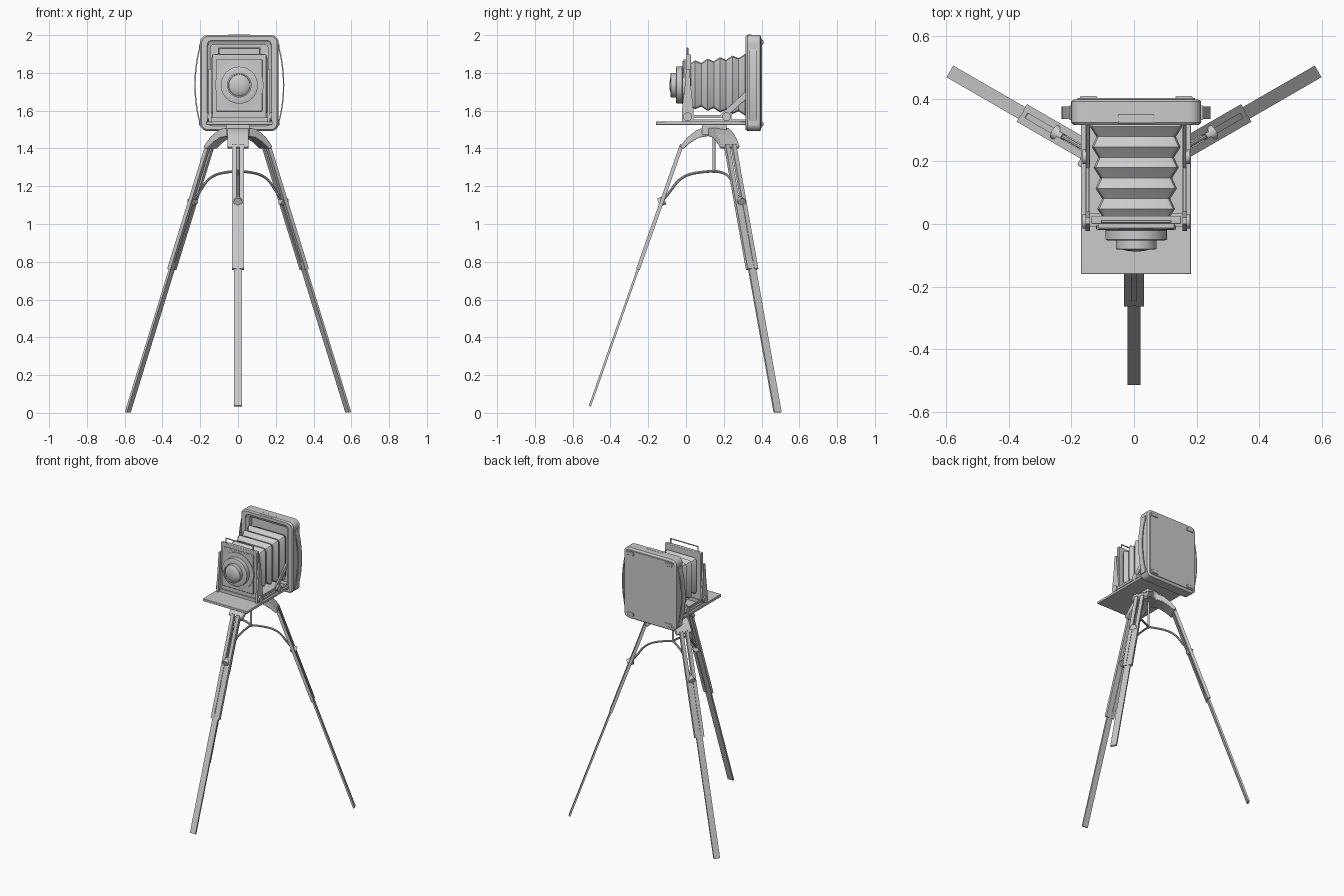
import bpy, bmesh
from math import pi, sin, cos
from mathutils import Vector, Matrix

if "Cube" in bpy.data.objects:
    bpy.data.objects.remove(bpy.data.objects["Cube"])

CX = 0.007                      # camera centre in x
HUB = Vector((0, 0.148, 0))     # tripod axis


def finish(name, bm, mat=None, bevel=0):
    bmesh.ops.recalc_face_normals(bm, faces=bm.faces)
    if mat:
        bm.transform(mat)
    me = bpy.data.meshes.new(name)
    bm.to_mesh(me)
    bm.free()
    ob = bpy.data.objects.new(name, me)
    bpy.context.collection.objects.link(ob)
    if bevel:
        m = ob.modifiers.new("bevel", 'BEVEL')
        m.width, m.segments = bevel, 2
    return ob


def box(name, x, y, z, mat=None, bevel=0):
    bm = bmesh.new()
    bmesh.ops.create_cube(bm, size=1)
    for v in bm.verts:
        for i, (a, b) in enumerate((x, y, z)):
            v.co[i] = a if v.co[i] < 0 else b
    return finish(name, bm, mat, bevel)


def bar(name, p0, p1, w, t, mat=None, xoff=0):
    """Flat bar from p0 to p1, w wide along x and t thick."""
    p0, p1 = Vector(p0), Vector(p1)
    d = (p1 - p0).normalized()
    n = d.cross(Vector((1, 0, 0))).normalized() * t / 2
    bm = bmesh.new()
    rings = []
    for p in (p0, p1):
        rings.append([bm.verts.new(p + Vector((xoff + sx * w / 2, 0, 0)) + n * sn)
                      for sx, sn in ((-1, -1), (1, -1), (1, 1), (-1, 1))])
    bridge(bm, rings)
    return finish(name, bm, mat)


def bridge(bm, rings, caps=True):
    for a, b in zip(rings, rings[1:]):
        k = len(a)
        for i in range(k):
            bm.faces.new((a[i], a[(i + 1) % k], b[(i + 1) % k], b[i]))
    if caps:
        bm.faces.new(rings[0])
        bm.faces.new(rings[-1])


def cyl(name, p0, p1, r, mat=None, seg=24):
    p0, p1 = Vector(p0), Vector(p1)
    d = p1 - p0
    bm = bmesh.new()
    bmesh.ops.create_cone(bm, cap_ends=True, segments=seg, radius1=r, radius2=r, depth=d.length)
    bm.transform(Matrix.Translation((p0 + p1) / 2) @ d.to_track_quat('Z', 'Y').to_matrix().to_4x4())
    return finish(name, bm, mat)


def prism(name, yz, x0, x1, mat=None, bevel=0):
    bm = bmesh.new()
    bridge(bm, [[bm.verts.new((x, y, z)) for y, z in yz] for x in (x0, x1)])
    return finish(name, bm, mat, bevel)


def loft(name, sections, cz, n=5):
    """Rounded rectangles (y, half width, half height, corner radius)."""
    bm = bmesh.new()
    rings = []
    for y, hx, hz, r in sections:
        ring = []
        for q, (sx, sz) in enumerate(((1, 1), (-1, 1), (-1, -1), (1, -1))):
            for i in range(n + 1):
                a = (q + i / n) * pi / 2
                ring.append(bm.verts.new((CX + sx * (hx - r) + r * cos(a), y,
                                          cz + sz * (hz - r) + r * sin(a))))
        rings.append(ring)
    bridge(bm, rings)
    return finish(name, bm)


def tube(name, pts, r, mat=None, spline='POLY'):
    cu = bpy.data.curves.new(name, 'CURVE')
    cu.dimensions, cu.bevel_depth, cu.bevel_resolution, cu.use_fill_caps = '3D', r, 2, True
    s = cu.splines.new(spline)
    s.points.add(len(pts) - 1)
    for p, c in zip(s.points, pts):
        v = mat @ Vector(c) if mat else Vector(c)
        p.co = (*v, 1)
    if spline == 'NURBS':
        s.use_endpoint_u, s.order_u = True, 3
    ob = bpy.data.objects.new(name, cu)
    bpy.context.collection.objects.link(ob)
    bpy.ops.object.select_all(action='DESELECT')
    ob.select_set(True)
    bpy.context.view_layer.objects.active = ob
    bpy.ops.object.convert(target='MESH')


# Tripod: each leg is built facing -y and turned about the hub
for name, turn, r_end, z_end in (("front", 0, 0.657, 0.036), ("right", 120, 0.674, 0.003),
                                 ("left", -120, 0.674, 0.003)):
    M = Matrix.Translation(HUB) @ Matrix.Rotation(turn * pi / 180, 4, 'Z')
    top, foot = Vector((0, -0.170, 1.42)), Vector((0, -r_end, z_end))
    at = lambda z: top.lerp(foot, (top.z - z) / (top.z - foot.z))
    prism(name + "_head_arm", [(0, 1.51), (-0.06, 1.508), (-0.095, 1.495), (-0.14, 1.46), (-0.18, 1.41),
                               (-0.163, 1.397), (-0.125, 1.43), (-0.08, 1.457), (0, 1.47)],
          -0.055, 0.055, M, 0.004)
    for s in (-1, 1):
        bar(name + "_upper_leg_rail", top, at(0.76), 0.024, 0.02, M, s * 0.0205)
    bar(name + "_leg_collar", at(0.80), at(0.762), 0.062, 0.017, M)
    bar(name + "_lower_leg", at(1.13), foot, 0.043, 0.012, M)
    k = at(1.12)
    cyl(name + "_leg_knob", k + Vector((0, -0.018, -0.006)), k + Vector((0, 0.016, 0.006)), 0.023, M, 16)
    tube(name + "_brace_arm", [(0, 0, 1.28), (0, -0.10, 1.275), (0, -0.185, 1.24), (0, -0.24, 1.16), k],
         0.007, M, 'NURBS')
cyl("centre_rod", HUB + Vector((0, 0, 1.27)), HUB + Vector((0, 0, 1.48)), 0.007, seg=12)
box("head_plate", (-0.062, 0.062), (0.085, 0.215), (1.47, 1.527), bevel=0.006)

# Baseboard and camera body with a recessed front opening
box("baseboard", (CX - 0.176, CX + 0.176), (-0.16, 0.325), (1.525, 1.543), bevel=0.003)
BZ = 1.746
loft("camera_body", [(0.398, 0.198, 0.245, 0.03), (0.392, 0.208, 0.254, 0.04), (0.325, 0.208, 0.254, 0.04),
                     (0.316, 0.20, 0.247, 0.035), (0.316, 0.17, 0.226, 0.025), (0.325, 0.165, 0.22, 0.022),
                     (0.332, 0.152, 0.205, 0.02), (0.365, 0.152, 0.205, 0.02)], BZ)
loft("back_panel", [(0.39, 0.188, 0.236, 0.012), (0.403, 0.188, 0.236, 0.012)], BZ)
for s in (-1, 1):
    for t in (-1, 1):
        xs = sorted((CX + s * 0.125, CX + s * 0.18))
        zs = sorted((BZ + t * 0.205, BZ + t * 0.228))
        box("back_corner_tab", xs, (0.398, 0.409), zs, bevel=0.003)
box("top_latch", (-0.052, 0.065), (0.322, 0.35), (1.99, 2.002), bevel=0.003)

# Bowed carrying straps on both sides
for s in (-1, 1):
    bm = bmesh.new()
    rings = []
    for i in range(17):
        u = -1 + i / 8
        off = 0.207 + 0.027 * cos(u * pi / 2) ** 0.8 if abs(u) < 1 else 0.207
        rings.append([bm.verts.new((CX + s * (off + dx), y, BZ - 0.01 + u * 0.2))
                      for dx, y in ((-0.003, 0.336), (0.004, 0.336), (0.004, 0.376), (-0.003, 0.376))])
    bridge(bm, rings)
    finish("side_strap", bm)
    for z in (1.535, 1.935):
        box("strap_plate", sorted((CX + s * 0.2, CX + s * 0.214)), (0.333, 0.379), (z - 0.014, z + 0.014))

# Pleated bellows tapering to the front
pleats = []
N = 10
for i in range(N + 1):
    u = i / N
    d = 0.009 if i % 2 else -0.009
    pleats.append((0.345 - 0.33 * u, 0.142 - 0.03 * u + d, 0.158 - 0.042 * u + d, 0.02))
loft("bellows", pleats, 1.737, 2)

# Front standard, lens board and wire finder
box("front_standard", (CX - 0.143, CX + 0.143), (0.0, 0.026), (1.553, 1.897), bevel=0.004)
box("lens_board", (CX - 0.122, CX + 0.122), (-0.014, 0.005), (1.595, 1.872), bevel=0.004)
box("standard_foot", (CX - 0.15, CX + 0.15), (-0.008, 0.034), (1.54, 1.565))
tube("wire_finder", [(CX - 0.108, 0.008, 1.89), (CX - 0.108, 0.008, 1.93), (CX + 0.108, 0.008, 1.93),
                     (CX + 0.108, 0.008, 1.89)], 0.005)

# Lens: turned profile (radius, y) with a glass dome
profile = [(0.0, -0.005), (0.128, -0.005), (0.128, -0.018), (0.098, -0.02), (0.098, -0.05), (0.09, -0.053),
           (0.065, -0.053), (0.065, -0.08), (0.058, -0.082), (0.056, -0.074)]
profile += [(0.056 * cos(a), -0.07 - 0.018 * sin(a)) for a in (0.3, 0.6, 0.9, 1.2, 1.5)]
bm = bmesh.new()
bridge(bm, [[bm.verts.new((CX + max(r, 0.001) * cos(2 * pi * j / 40), y,
                           1.735 + max(r, 0.001) * sin(2 * pi * j / 40)))
             for j in range(40)] for r, y in profile])
finish("lens", bm)

# Side hardware: standard brackets, rails, struts and knobs
for s in (-1, 1):
    x = CX + s * 0.155
    xs = (x - 0.007, x + 0.007)
    prism("standard_bracket", [(-0.022, 1.543), (0.04, 1.543), (0.04, 1.60), (0.024, 1.74), (0.02, 1.82),
                               (0.0, 1.82), (-0.005, 1.74), (-0.022, 1.60)], *xs)
    box("side_rail", xs, (-0.01, 0.32), (1.543, 1.553))
    box("side_link", (x - 0.004, x + 0.004), (0.0, 0.225), (1.561, 1.576))
    bar("body_strut", (x, 0.19, 1.565), (x, 0.325, 1.69), 0.01, 0.03)
    box("strut_bracket", xs, (0.20, 0.24), (1.543, 1.585))
    for y in (0.008, 0.215):
        cyl("side_knob", (CX + s * 0.148, y, 1.568), (CX + s * 0.172, y, 1.568), 0.023)

# Keep edges crisp, smooth the round parts
bpy.ops.object.select_all(action='SELECT')
bpy.context.view_layer.objects.active = bpy.context.selected_objects[0]
bpy.ops.object.shade_smooth_by_angle(angle=0.52)
